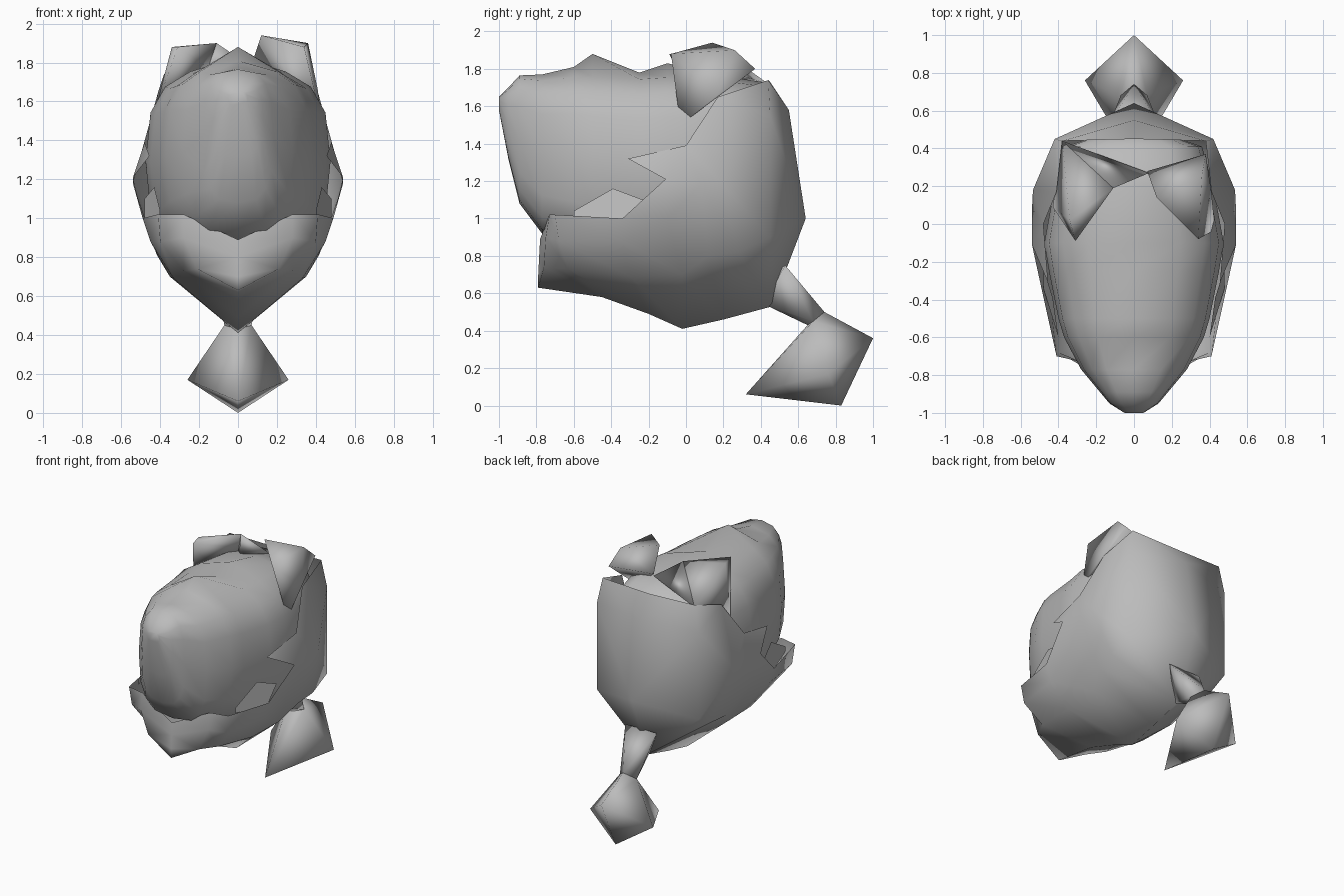
import bpy, bmesh, math

cube = bpy.data.objects.get("Cube")
if cube:
    bpy.data.objects.remove(cube)

grey = bpy.data.materials.new("plain_grey")
grey.use_nodes = True
grey.diffuse_color = (0.5, 0.5, 0.5, 1)
grey.node_tree.nodes["Principled BSDF"].inputs["Base Color"].default_value = (0.5, 0.5, 0.5, 1)


def finish(name, bm):
    bmesh.ops.remove_doubles(bm, verts=bm.verts, dist=0.0005)
    bmesh.ops.recalc_face_normals(bm, faces=bm.faces)
    mesh = bpy.data.meshes.new(name)
    bm.to_mesh(mesh)
    bm.free()
    mesh.materials.append(grey)
    for poly in mesh.polygons:
        poly.use_smooth = True
    obj = bpy.data.objects.new(name, mesh)
    bpy.context.collection.objects.link(obj)


def mirrored(points):
    return points + [(-x, y, z) for x, y, z in points if x]


def hull(name, points):
    bm = bmesh.new()
    for p in points:
        bm.verts.new(p)
    bmesh.ops.convex_hull(bm, input=bm.verts)
    finish(name, bm)


def loft(bm, rows, closed=False):
    grid = [[bm.verts.new(p) for p in row] for row in rows]
    for a, b in zip(grid, grid[1:]):
        n = len(a)
        for i in range(n if closed else n - 1):
            j = (i + 1) % n
            bm.faces.new((a[i], a[j], b[j], b[i]))
    return grid


def rounded(value):
    return math.copysign(abs(value) ** 0.69, value)


# Rounded head: y, half width, bottom, top, extra ridge height
sections = [
    (-1.0, 0.05, 1.58, 1.65, 0), (-0.95, 0.13, 1.32, 1.7, 0),
    (-0.89, 0.18, 1.08, 1.765, 0), (-0.77, 0.28, 0.92, 1.76, 0.01),
    (-0.6, 0.37, 0.87, 1.78, 0.03), (-0.5, 0.4, 0.83, 1.78, 0.1),
    (-0.25, 0.45, 0.8, 1.77, 0.01), (-0.1, 0.475, 0.8, 1.78, 0.05),
    (0.2, 0.42, 0.8, 1.76, 0), (0.41, 0.36, 0.9, 1.73, 0), (0.5, 0.1, 1.2, 1.55, 0)]
rows = []
for y, w, low, high, ridge in sections:
    row = []
    for i in range(16):
        a = math.tau * i / 16
        z = (low + high) / 2 + (high - low) / 2 * rounded(math.cos(a))
        row.append((w * rounded(math.sin(a)), y, z + (ridge if i == 0 else 0)))
    rows.append(row)
bm = bmesh.new()
grid = loft(bm, rows, closed=True)
bm.faces.new(grid[0])
bm.faces.new(grid[-1])
finish("head", bm)

# Open hood: half sections from rim to keel, front to back
stations = [
    [(0, -.78, .89), (0, -.785, .8), (0, -.79, .7), (0, -.79, .63)],
    [(.28, -.73, 1.02), (.28, -.75, .9), (.21, -.76, .74), (0, -.79, .63)],
    [(.41, -.7, 1.02), (.4, -.68, .88), (.28, -.63, .73), (0, -.45, .58)],
    [(.49, -.34, 1.0), (.45, -.34, .88), (.33, -.3, .69), (0, -.2, .49)],
    [(.54, -.11, 1.21), (.49, -.1, 1.0), (.35, -.02, .7), (0, -.02, .41)],
    [(.48, 0, 1.39), (.54, .08, 1.18), (.41, .12, .8), (0, .2, .46)],
    [(.41, .17, 1.65), (.535, .18, 1.2), (.42, .28, .82), (0, .46, .53)],
    [(.38, .44, 1.74), (.42, .45, 1.55), (.42, .45, .9), (0, .46, .53)],
    [(0, .45, 1.73), (0, .55, 1.58), (0, .64, 1.0), (0, .46, .53)]]
bm = bmesh.new()
for side in (1, -1):
    loft(bm, [[(x * side, y, z) for x, y, z in row] for row in stations])
    # Jagged cheek point on the rim
    tip = [(.54, -.11, 1.21), (.48, 0, 1.39), (.455, -.31, 1.32)]
    bm.faces.new([bm.verts.new((x * side, y, z)) for x, y, z in tip])
finish("hood", bm)

# Small tufts rising behind the hood rim
for side, label in ((1, "left"), (-1, "right")):
    bm = bmesh.new()
    tuft = [(.4, -.6, 1.04), (.43, -.39, 1.16), (.48, -.23, 1.1), (.48, -.34, .98), (.4, -.6, 1.0)]
    bm.faces.new([bm.verts.new((x * side, y, z)) for x, y, z in tuft])
    finish(label + "_tuft", bm)

# Uneven ears, the right one with a low spur across the crown
hull("left_ear", [(.12, .14, 1.94), (.36, .26, 1.9), (.38, .37, 1.8), (.34, -.08, 1.88),
                  (.43, -.03, 1.5), (.07, .28, 1.79), (.41, .17, 1.66)])
hull("right_ear", [(-.11, .19, 1.9), (-.34, .02, 1.88), (-.31, -.09, 1.88), (-.38, .44, 1.72),
                   (-.43, .09, 1.54), (-.12, .3, 1.75)])
hull("right_ear_spur", [(-.11, .19, 1.9), (.08, .27, 1.77), (-.38, .44, 1.72), (-.12, .2, 1.74)])

# Tail: flared neck and faceted bulb
neck_end = [(0, .74, .5), (.07, .68, .45), (0, .65, .43)]
hull("tail_neck", mirrored([(.13, .53, .75), (0, .5, .73), (0, .42, .54)] + neck_end))
hull("tail_bulb", mirrored(neck_end + [(0, 1, .36), (.26, .76, .17), (0, .32, .06), (0, .83, 0)]))
